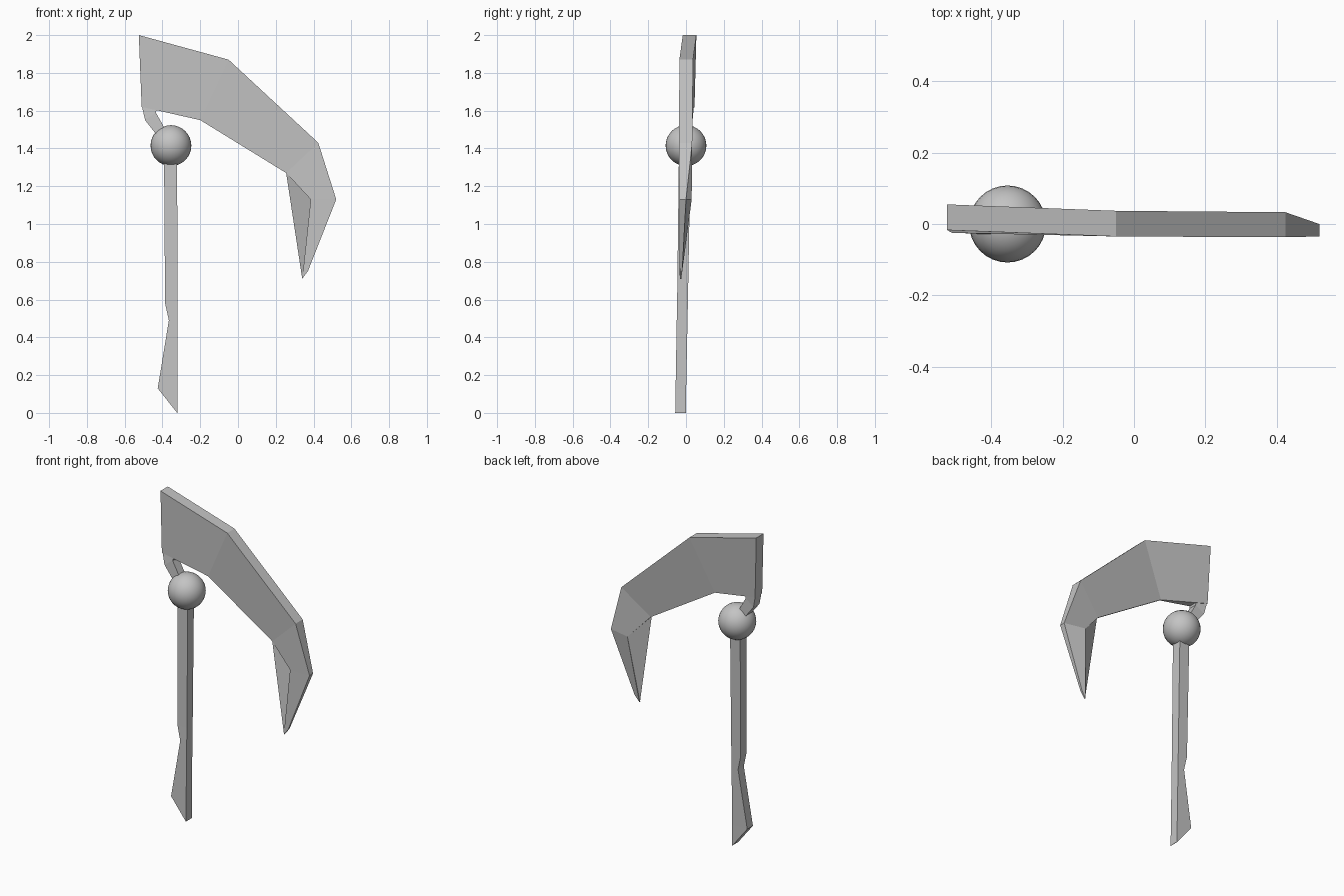
import bpy, bmesh

old = bpy.data.objects.get("Cube")
if old:
    bpy.data.objects.remove(old, do_unlink=True)

gray = bpy.data.materials.new("plain_gray")
gray.use_nodes = True
COLOR = (0.55, 0.55, 0.55, 1)
gray.diffuse_color = COLOR
gray.node_tree.nodes["Principled BSDF"].inputs["Base Color"].default_value = COLOR


def finish(name, bm):
    bmesh.ops.recalc_face_normals(bm, faces=bm.faces)
    mesh = bpy.data.meshes.new(name)
    bm.to_mesh(mesh)
    bm.free()
    mesh.materials.append(gray)
    obj = bpy.data.objects.new(name, mesh)
    bpy.context.collection.objects.link(obj)
    return obj


def loft(name, stations):
    """Join four-sided sections; each edge is (x, z, front y, back y)."""
    bm = bmesh.new()
    rings = []
    for (ax, az, af, ab), (bx, bz, bf, bb) in stations:
        corners = ((ax, af, az), (ax, ab, az), (bx, bb, bz), (bx, bf, bz))
        rings.append([bm.verts.new(c) for c in corners])
    for r, s in zip(rings, rings[1:]):
        for i in range(4):
            j = (i + 1) % 4
            bm.faces.new((r[i], r[j], s[j], s[i]))
    bm.faces.new(rings[0][::-1])
    bm.faces.new(rings[-1])
    bmesh.ops.remove_doubles(bm, verts=bm.verts, dist=0.0005)
    return finish(name, bm)


# Hooked blade: outer spine paired with the inner cutting edge
loft("blade", [
    ((-0.525, 2.0, -0.017, 0.055), (-0.51, 1.62, -0.025, 0.045)),
    ((-0.05, 1.87, -0.035, 0.037), (-0.2, 1.55, -0.01, 0.0)),
    ((0.425, 1.43, -0.037, 0.033), (0.255, 1.27, -0.025, -0.015)),
    ((0.52, 1.13, -0.035, 0.0), (0.385, 1.13, -0.035, 0.03)),
    ((0.37, 0.75, -0.033, -0.02), (0.34, 0.71, -0.033, -0.025)),
])

# Slanted web inside the hook
bm = bmesh.new()
bm.faces.new([bm.verts.new(c) for c in (
    (0.255, -0.025, 1.27), (0.385, 0.03, 1.13), (0.34, -0.03, 0.71))])
finish("hook_web", bm)

# Bent neck between the blade and the ball
loft("neck", [
    ((-0.51, 1.63, -0.02, 0.042), (-0.43, 1.61, -0.02, 0.03)),
    ((-0.492, 1.55, -0.025, 0.035), (-0.435, 1.59, -0.025, 0.03)),
    ((-0.39, 1.42, -0.03, 0.03), (-0.34, 1.42, -0.03, 0.03)),
])

# Long handle with a flared foot
loft("handle", [
    ((-0.392, 1.42, -0.037, 0.025), (-0.322, 1.42, -0.037, 0.025)),
    ((-0.386, 0.58, -0.047, 0.01), (-0.321, 0.58, -0.047, 0.01)),
    ((-0.366, 0.49, -0.049, 0.008), (-0.321, 0.49, -0.049, 0.008)),
    ((-0.425, 0.13, -0.055, 0.001), (-0.321, 0.13, -0.055, 0.001)),
    ((-0.322, 0.0, -0.057, 0.0), (-0.32, 0.0, -0.057, 0.0)),
])

# Round ball joint
bpy.ops.mesh.primitive_uv_sphere_add(
    segments=32, ring_count=16, radius=0.108, location=(-0.355, 0, 1.415))
ball = bpy.context.object
ball.name = "ball_joint"
ball.data.materials.append(gray)
bpy.ops.object.shade_smooth_by_angle()
